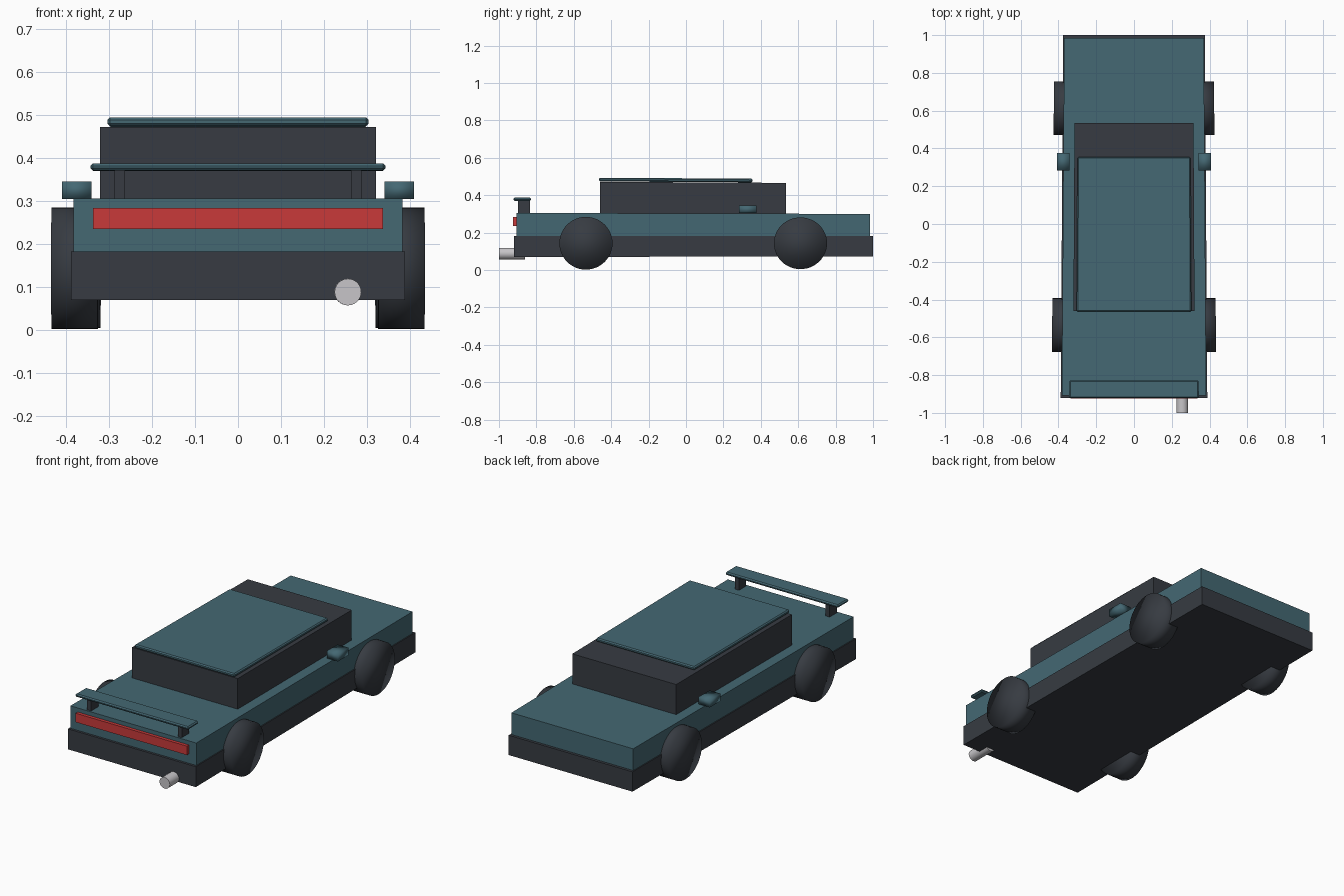
import bpy
import bmesh
from math import radians
from mathutils import Matrix, Vector

cube = bpy.data.objects.get("Cube")
if cube:
    bpy.data.objects.remove(cube, do_unlink=True)


def make_material(name, color):
    mat = bpy.data.materials.new(name)
    mat.use_nodes = True
    mat.diffuse_color = (*color, 1)
    mat.node_tree.nodes["Principled BSDF"].inputs["Base Color"].default_value = (*color, 1)
    return mat


TEAL = make_material("teal_paint", (0.058, 0.138, 0.171))
DARK = make_material("dark_trim", (0.038, 0.044, 0.054))
RED = make_material("red_lamp", (0.58, 0.042, 0.042))
METAL = make_material("pale_metal", (0.57, 0.56, 0.58))


def taper(co):
    """The whole car narrows slightly towards its nose (+y)."""
    f = 1 - 0.017 * (co.y + 0.92)
    return Vector((co.x * f, co.y, 0.143 + (co.z - 0.143) * f))


def finish(bm, name, mat, smooth=False):
    for v in bm.verts:
        v.co = taper(v.co)
    bmesh.ops.recalc_face_normals(bm, faces=bm.faces)
    for f in bm.faces:
        f.smooth = smooth
    mesh = bpy.data.meshes.new(name)
    bm.to_mesh(mesh)
    bm.free()
    mesh.materials.append(mat)
    obj = bpy.data.objects.new(name, mesh)
    bpy.context.collection.objects.link(obj)
    return obj


def box(name, mat, xs, ys, zs, bevel=0, smooth=False):
    bm = bmesh.new()
    bmesh.ops.create_cube(bm, size=1)
    for v in bm.verts:
        v.co = [r[0] if c < 0 else r[1] for c, r in zip(v.co, (xs, ys, zs))]
    if bevel:
        bmesh.ops.bevel(bm, geom=bm.edges[:], offset=bevel, segments=1, affect='EDGES')
    return finish(bm, name, mat, smooth)


def cylinder(name, mat, center, radius, depth, axis, segments, smooth=False):
    bm = bmesh.new()
    turn = Matrix.Rotation(radians(90), 4, 'Y' if axis == 'x' else 'X')
    bmesh.ops.create_cone(bm, cap_ends=True, segments=segments, radius1=radius,
                          radius2=radius, depth=depth,
                          matrix=Matrix.Translation(center) @ turn)
    return finish(bm, name, mat, smooth)


# Body shell
box("lower_body", DARK, (-0.388, 0.388), (-0.92, 1.0), (0.07, 0.182))
box("upper_body", TEAL, (-0.382, 0.382), (-0.907, 0.985), (0.182, 0.305))
box("cabin", DARK, (-0.323, 0.323), (-0.46, 0.535), (0.3, 0.474))
box("roof_panel", TEAL, (-0.306, 0.306), (-0.465, 0.355), (0.476, 0.496), bevel=0.006)

# Tail details
box("tail_lamp", RED, (-0.337, 0.337), (-0.925, -0.9), (0.234, 0.283))
box("spoiler_wing", TEAL, (-0.343, 0.343), (-0.922, -0.828), (0.37, 0.387), bevel=0.006)
exhaust = cylinder("exhaust_pipe", METAL, (0.255, -0.93, 0.088), 0.031, 0.14, 'y', 24)
for face in exhaust.data.polygons:
    face.use_smooth = len(face.vertices) == 4

# Paired parts
for side, s in (("left", 1), ("right", -1)):
    leg = sorted((s * 0.263, s * 0.287))
    box(f"spoiler_leg_{side}", DARK, leg, (-0.897, -0.835), (0.3, 0.372))
    mirror = sorted((s * 0.348, s * 0.417))
    box(f"mirror_{side}", TEAL, mirror, (0.283, 0.376), (0.308, 0.349), smooth=True)
    for end, y in (("tail", -0.535), ("nose", 0.612)):
        cylinder(f"wheel_{end}_{side}", DARK, (s * 0.382, y, 0.143), 0.142, 0.108,
                 'x', 48, smooth=True)
